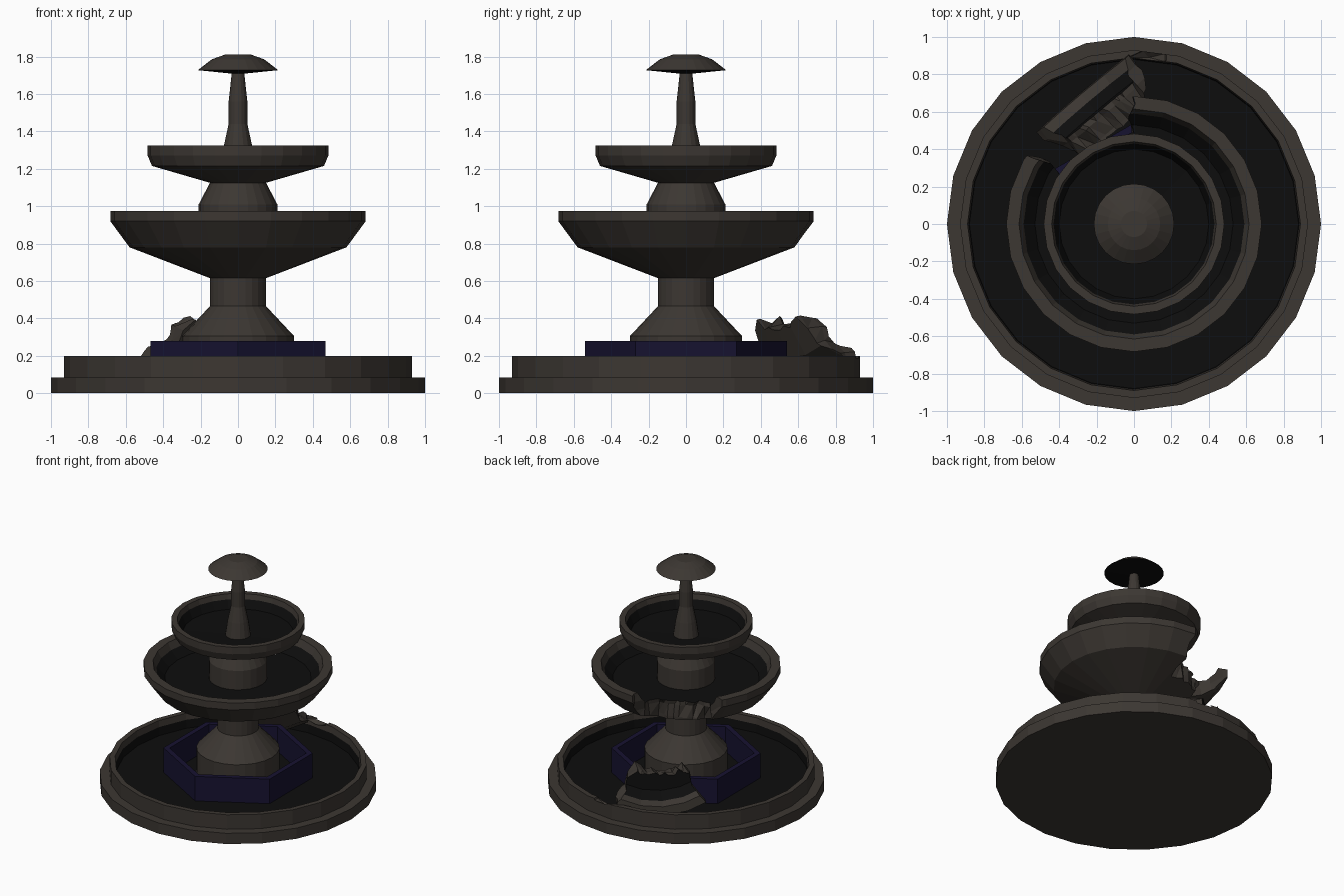
import bpy, bmesh, math, random
from mathutils import Matrix, Vector

if "Cube" in bpy.data.objects:
    bpy.data.objects.remove(bpy.data.objects["Cube"])

random.seed(4)


def material(name, color):
    m = bpy.data.materials.new(name)
    m.diffuse_color = (*color, 1)
    m.use_nodes = True
    m.node_tree.nodes["Principled BSDF"].inputs["Base Color"].default_value = m.diffuse_color
    return m


STONE = material("dark_stone", (0.045, 0.038, 0.032))
LINING = material("black_lining", (0.004, 0.004, 0.004))
BLUE = material("dark_blue", (0.008, 0.006, 0.03))


def finish(bm, name, mats):
    bmesh.ops.recalc_face_normals(bm, faces=bm.faces)
    mesh = bpy.data.meshes.new(name)
    bm.to_mesh(mesh)
    bm.free()
    for m in mats:
        mesh.materials.append(m)
    ob = bpy.data.objects.new(name, mesh)
    bpy.context.collection.objects.link(ob)
    return ob


def lathe(name, profile, seg=24, lining_from=99, mats=(STONE, LINING), start=0.0, closed=False):
    """Spin a (radius, z) profile; spans from index lining_from on are black."""
    bm = bmesh.new()
    rings = []
    for r, z in profile:
        if r < 1e-6:
            rings.append([bm.verts.new((0, 0, z))] * seg)
        else:
            rings.append([bm.verts.new((r * math.cos(start + math.tau * i / seg),
                                        r * math.sin(start + math.tau * i / seg), z))
                          for i in range(seg)])
    count = len(rings) if closed else len(rings) - 1
    for k in range(count):
        a, b = rings[k], rings[(k + 1) % len(rings)]
        for i in range(seg):
            j = (i + 1) % seg
            vs = list(dict.fromkeys((a[i], a[j], b[j], b[i])))
            if len(vs) > 2:
                bm.faces.new(vs).material_index = int(k >= lining_from)
    return finish(bm, name, mats)


def boolean(ob, cutter, operation):
    """Return the evaluated mesh of ob cut by cutter."""
    mod = ob.modifiers.new("cut", 'BOOLEAN')
    mod.object, mod.operation, mod.solver = cutter, operation, 'EXACT'
    dg = bpy.context.evaluated_depsgraph_get()
    dg.update()
    mesh = bpy.data.meshes.new_from_object(ob.evaluated_get(dg))
    ob.modifiers.remove(mod)
    return mesh


# stepped basin with a lined inside
basin = lathe("basin", [(0, 0), (1, 0), (1, 0.085), (0.93, 0.085), (0.93, 0.2),
                        (0.89, 0.2), (0.885, 0.15), (0.88, 0.085), (0, 0.085)], lining_from=6)

# six-sided inner pool wall
lathe("pool_wall", [(0.54, 0.08), (0.54, 0.28), (0.495, 0.28), (0.495, 0.08)],
      seg=6, mats=(BLUE,), start=math.pi / 2, closed=True)

# pedestal, neck, stem and cap
lathe("pedestal", [(0, 0.08), (0.3, 0.08), (0.3, 0.305), (0.15, 0.465), (0.15, 0.63), (0, 0.63)])
lathe("neck", [(0, 0.85), (0.21, 0.85), (0.21, 1.01), (0.15, 1.125), (0.15, 1.14), (0, 1.14)])
lathe("stem", [(0, 1.19), (0.095, 1.19), (0.075, 1.325), (0.05, 1.44), (0.05, 1.56),
               (0.033, 1.715), (0, 1.715)], seg=16)
lathe("cap", [(0, 1.81), (0.07, 1.81), (0.14, 1.785), (0.215, 1.727), (0, 1.705)], lining_from=3)

# bowls
lathe("upper_bowl", [(0, 1.125), (0.15, 1.125), (0.46, 1.215), (0.483, 1.27), (0.483, 1.325),
                     (0.44, 1.325), (0.43, 1.285), (0.40, 1.22), (0, 1.2)], lining_from=6)
bowl = lathe("lower_bowl", [(0, 0.615), (0.15, 0.615), (0.58, 0.78), (0.683, 0.92), (0.683, 0.975),
                            (0.615, 0.975), (0.59, 0.92), (0.53, 0.86), (0, 0.86)], lining_from=6)

# jagged wedge that breaks the lower bowl between 90 and 146 degrees
bm = bmesh.new()
layers = []
for z in (0.5, 0.74, 0.83, 0.91, 1.1):
    pts = [(0.9, 90), (0.72, 91), (0.64, 89), (0.56, 93), (0.48, 90)]
    pts += [(0.42 + random.uniform(-0.03, 0.03), a) for a in range(95, 145, 6)]
    pts += [(0.48, 147), (0.56, 143), (0.64, 146), (0.72, 147), (0.9, 146)]
    layer = []
    for r, a in pts:
        a = math.radians(a + random.uniform(-1.3, 1.3))
        r += random.uniform(-0.015, 0.015)
        layer.append(bm.verts.new((r * math.cos(a), r * math.sin(a), z)))
    layers.append(layer)
bm.faces.new(layers[0])
bm.faces.new(layers[-1])
for lo, hi in zip(layers, layers[1:]):
    for i in range(len(lo)):
        j = (i + 1) % len(lo)
        bm.faces.new((lo[i], lo[j], hi[j]))
        bm.faces.new((lo[i], hi[j], hi[i]))
wedge = finish(bm, "break_cutter", (STONE,))
wedge.hide_render = True

piece = boolean(bowl, wedge, 'INTERSECT')
bowl.data = boolean(bowl, wedge, 'DIFFERENCE')

# broken-off piece, stood on its rim in the basin
piece.transform(Matrix.Rotation(math.radians(85), 4, 'Y') @ Matrix.Rotation(math.radians(-118), 4, 'Z'))
shift = Vector((0.72 - max(v.co.x for v in piece.vertices), -0.25,
                0.1 - min(v.co.z for v in piece.vertices)))
piece.transform(Matrix.Rotation(math.radians(130), 4, 'Z') @ Matrix.Translation(shift))
fallen = bpy.data.objects.new("fallen_bowl_piece", piece)
bpy.context.collection.objects.link(fallen)

# small chip in the basin rim
bm = bmesh.new()
bmesh.ops.create_icosphere(bm, subdivisions=1, radius=0.1)
for v in bm.verts:
    v.co = Vector((v.co.x * 1.2 + 0.08, v.co.y * 0.4 + 0.89, v.co.z * 0.5 + 0.21))
chip = finish(bm, "chip_cutter", (STONE,))
chip.hide_render = True
basin.data = boolean(basin, chip, 'DIFFERENCE')

for helper in (wedge, chip):
    bpy.data.objects.remove(helper)
